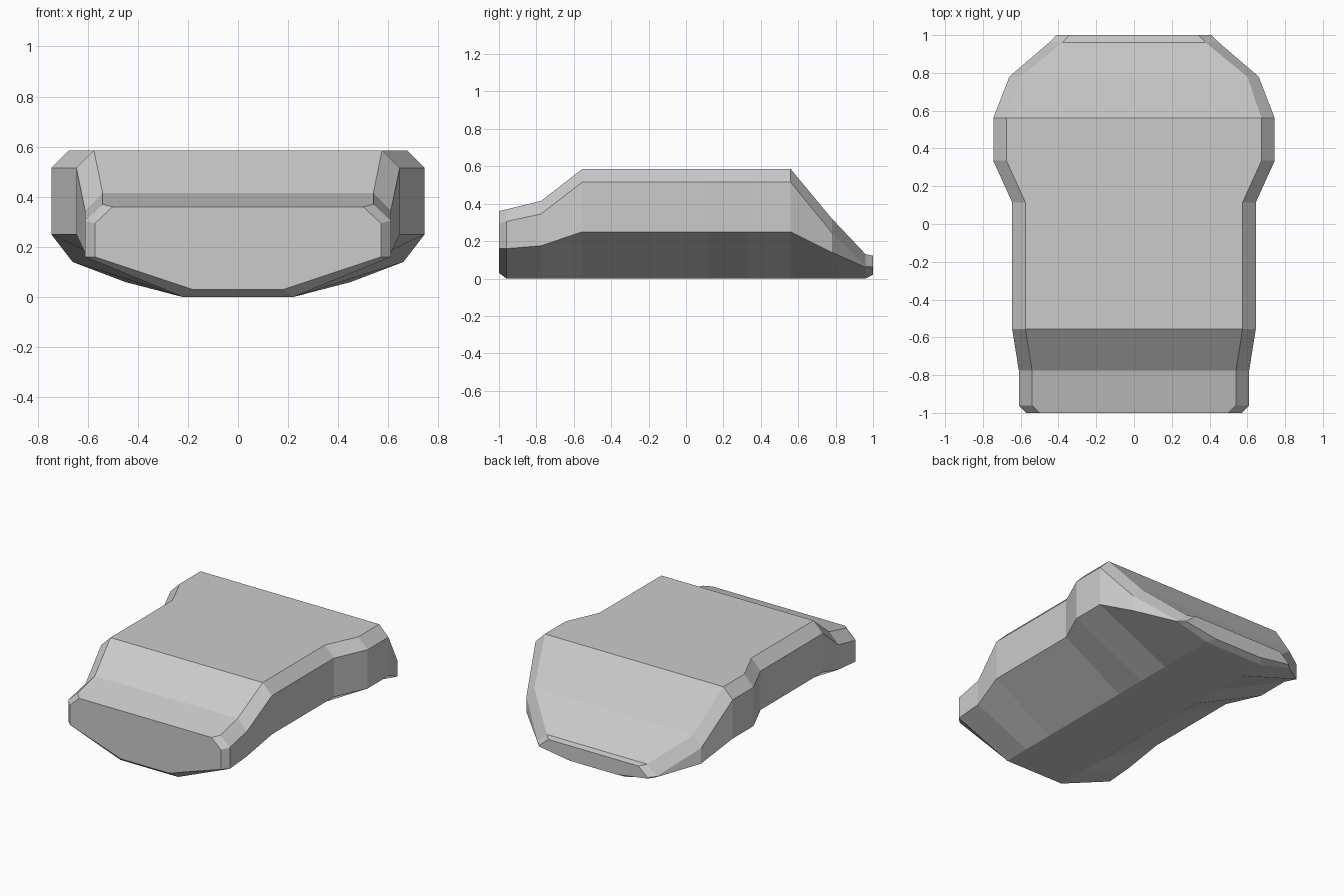
import bpy, bmesh

# Cross-sections along the length:
# y, side half-width, top half-width, floor half-width, floor z, side bottom z, side top z, top z
sections = [
    (-1.00, 0.57, 0.50, 0.18, 0.03, 0.16, 0.295, 0.36),
    (-0.96, 0.61, 0.54, 0.22, 0.00, 0.16, 0.305, 0.37),
    (-0.775, 0.61, 0.54, 0.22, 0.00, 0.175, 0.345, 0.415),
    (-0.555, 0.645, 0.575, 0.22, 0.00, 0.25, 0.515, 0.585),
    (0.115, 0.645, 0.575, 0.22, 0.00, 0.25, 0.515, 0.585),
    (0.335, 0.745, 0.675, 0.22, 0.00, 0.25, 0.515, 0.585),
    (0.56, 0.745, 0.675, 0.22, 0.00, 0.25, 0.515, 0.585),
    (0.78, 0.66, 0.60, 0.22, 0.00, 0.14, 0.245, 0.32),
    (0.96, 0.45, 0.38, 0.22, 0.00, 0.06, 0.066, 0.13),
    (1.00, 0.41, 0.34, 0.18, 0.02, 0.055, 0.062, 0.122),
]


def ring(bm, y, side, top, floor, z0, z1, z2, z3):
    half = [(floor, z0), (side, z1), (side, z2), (top, z3)]
    pts = half + [(-x, z) for x, z in reversed(half)]
    return [bm.verts.new((x, y, z)) for x, z in pts]


# Lofted body shell with capped ends
bm = bmesh.new()
rings = [ring(bm, *s) for s in sections]
for a, b in zip(rings, rings[1:]):
    n = len(a)
    for i in range(n):
        j = (i + 1) % n
        bm.faces.new((a[i], a[j], b[j], b[i]))
bm.faces.new(rings[0])
bm.faces.new(rings[-1])
bmesh.ops.recalc_face_normals(bm, faces=bm.faces)
mesh = bpy.data.meshes.new("body")
bm.to_mesh(mesh)
bm.free()
body = bpy.data.objects.new("body", mesh)
bpy.context.collection.objects.link(body)
